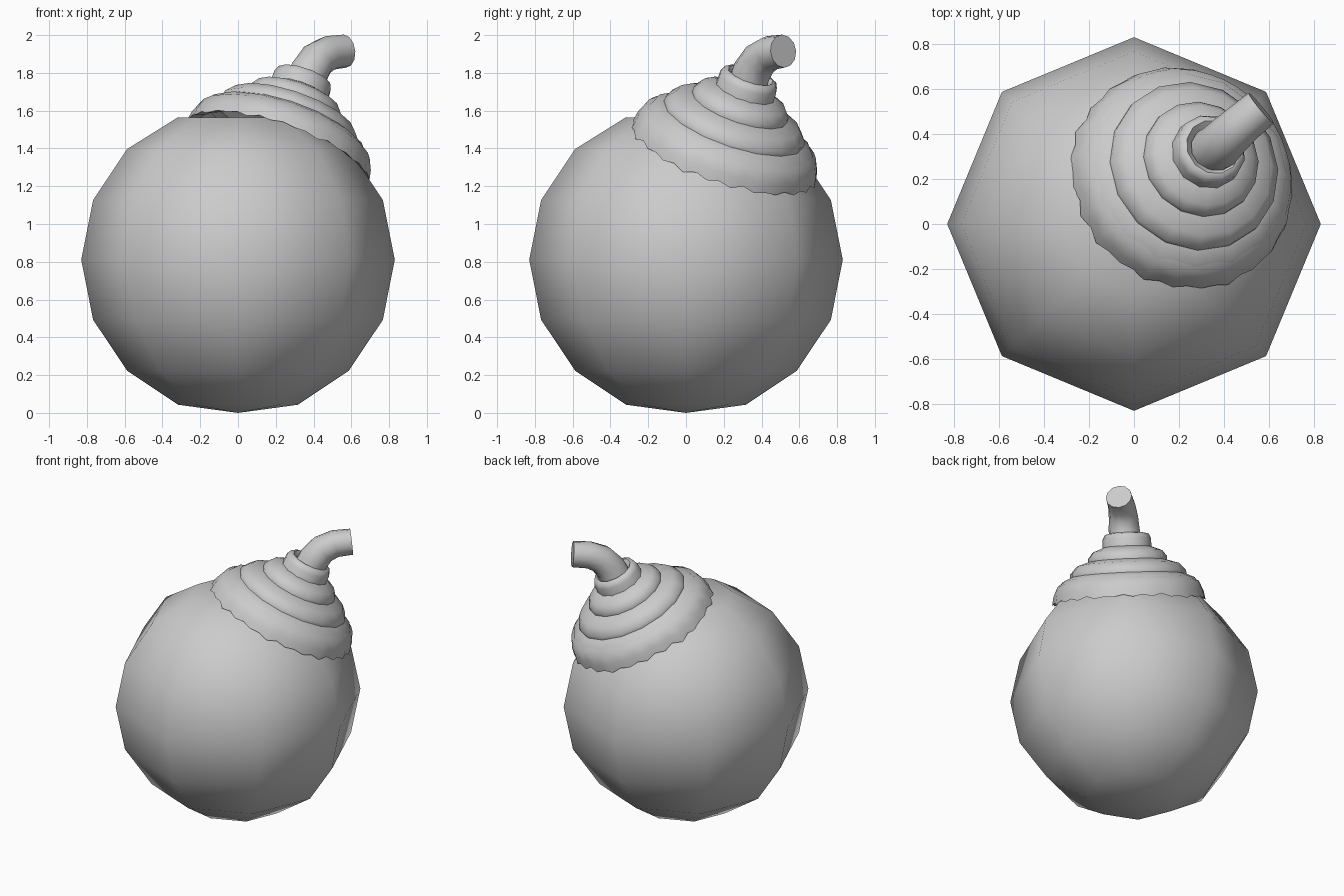
import bpy, bmesh, math, random
from mathutils import Vector, Matrix

if "Cube" in bpy.data.objects:
    bpy.data.objects.remove(bpy.data.objects["Cube"])

random.seed(4)
TILT = math.radians(26)
CENTRE = Vector((0.015, 0.005, 0.81))
# cap frame: leans toward +x +y
FRAME = (Matrix.Translation(CENTRE) @ Matrix.Rotation(math.radians(45), 4, 'Z')
         @ Matrix.Rotation(TILT, 4, 'Y'))


def finish(name, bm, angle=None):
    bmesh.ops.recalc_face_normals(bm, faces=bm.faces)
    me = bpy.data.meshes.new(name)
    bm.to_mesh(me)
    bm.free()
    ob = bpy.data.objects.new(name, me)
    bpy.context.collection.objects.link(ob)
    bpy.ops.object.select_all(action='DESELECT')
    ob.select_set(True)
    bpy.context.view_layer.objects.active = ob
    if angle:
        bpy.ops.object.shade_smooth_by_angle(angle=math.radians(angle))
    else:
        bpy.ops.object.shade_smooth()
    return ob


def skin(bm, rings, cap_start=False, cap_end=False):
    loops = [[bm.verts.new(p) for p in r] for r in rings]
    n = len(loops[0])
    for a, b in zip(loops, loops[1:]):
        for i in range(n):
            j = (i + 1) % n
            bm.faces.new((a[i], a[j], b[j], b[i]))
    if cap_start:
        bm.faces.new(loops[0])
    if cap_end:
        bm.faces.new(loops[-1])


def lathe(name, profile, n, angle, wave=None):
    # profile of (radius, height) around the cap axis; wave ruffles the points
    bm = bmesh.new()
    rings = []
    for k, (r, t) in enumerate(profile):
        ring = []
        for i in range(n):
            a = 2 * math.pi * i / n
            dr, dt = wave(k, i) if wave else (0, 0)
            ring.append(FRAME @ Vector(((r + dr) * math.cos(a), (r + dr) * math.sin(a), t + dt)))
        rings.append(ring)
    skin(bm, rings)
    return finish(name, bm, angle)


# round low-poly body with slightly flattened poles
bm = bmesh.new()
bmesh.ops.create_uvsphere(bm, u_segments=8, v_segments=8, radius=0.83)
for v in bm.verts:
    v.co.z += 0.81
    v.co.z = min(max(v.co.z, 0.0), 1.565)
finish("body", bm)

# stepped cap tiers
lathe("cap_tiers", [(0.10, 1.0), (0.16, 0.995), (0.235, 0.965), (0.265, 0.925), (0.265, 0.90),
                    (0.345, 0.875), (0.39, 0.825), (0.39, 0.80), (0.445, 0.775), (0.475, 0.73)],
      16, 50)

# ruffled rim
amount = [0.0, 0.3, 1.0, 1.0, 0.3]
jitter = [random.uniform(-0.008, 0.008) for _ in range(48)]


def ruffle(k, i):
    s = amount[k] * (0.009 * (1 if i % 2 else -1) + jitter[i])
    return s * 0.6, -s


lathe("cap_rim", [(0.43, 0.775), (0.475, 0.745), (0.50, 0.685), (0.51, 0.63), (0.45, 0.655)],
      48, 50, ruffle)

# collar around the stem
lathe("stem_collar", [(0.165, 0.96), (0.162, 1.05), (0.148, 1.08), (0.125, 1.087), (0.095, 1.06)],
      12, 50)

# bent stem
path = [Vector(p) for p in ((0.345, 0.325, 1.72), (0.375, 0.345, 1.80), (0.42, 0.39, 1.87),
                            (0.48, 0.445, 1.905), (0.565, 0.515, 1.915))]
radii = [0.108, 0.104, 0.098, 0.092, 0.088]
side = Vector((1, -1, 0)).normalized()
rings = []
for i, (p, r) in enumerate(zip(path, radii)):
    d = (path[min(i + 1, 4)] - path[max(i - 1, 0)]).normalized()
    s = (side - d * side.dot(d)).normalized()
    u = s.cross(d)
    rings.append([p + r * (math.cos(a) * s + math.sin(a) * u)
                  for a in (2 * math.pi * j / 12 for j in range(12))])
bm = bmesh.new()
skin(bm, rings, True, True)
finish("stem", bm, 50)
